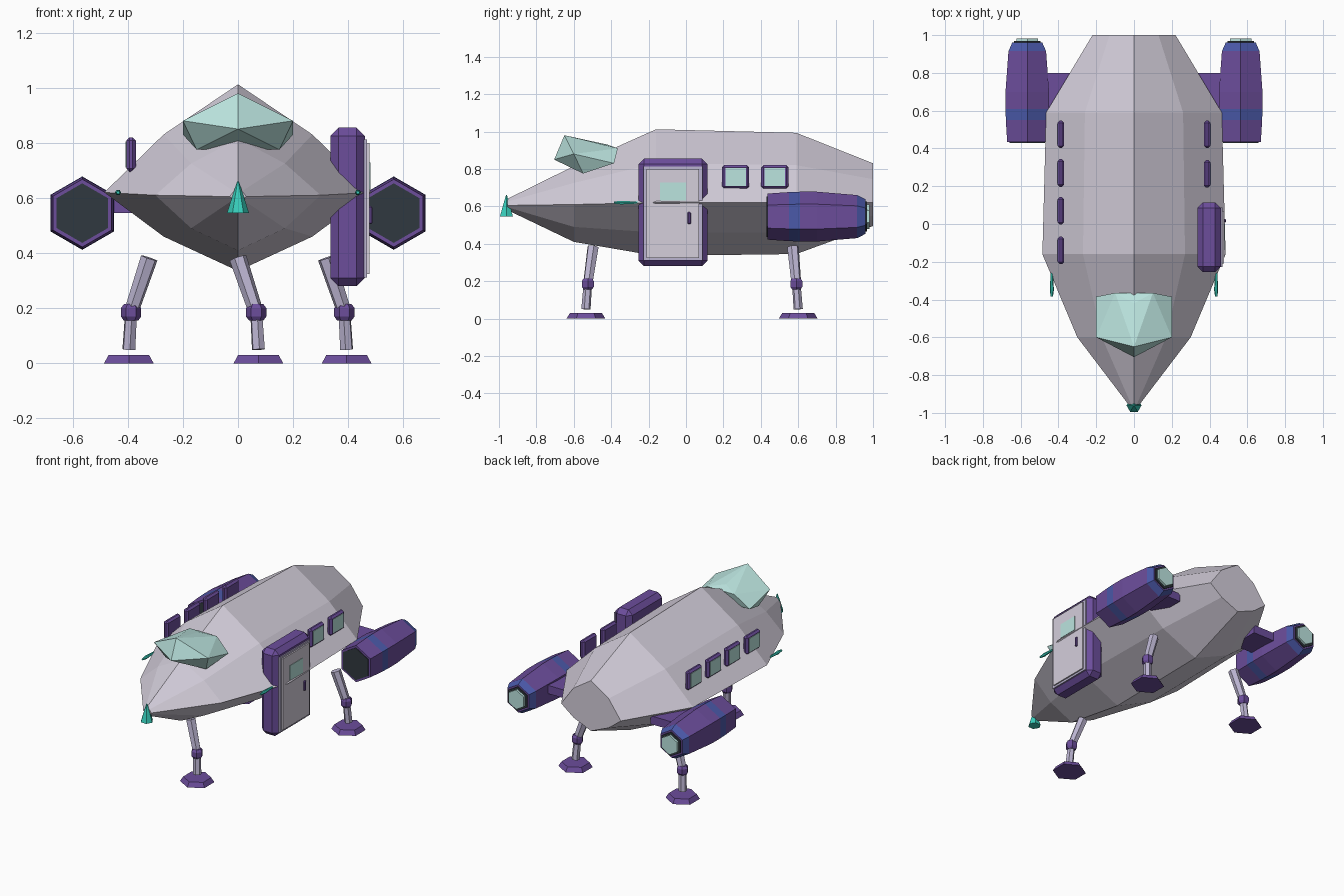
import bpy, bmesh, math
from mathutils import Vector

if "Cube" in bpy.data.objects:
    bpy.data.objects.remove(bpy.data.objects["Cube"])


def material(name, rgb):
    m = bpy.data.materials.new(name)
    m.diffuse_color = (*rgb, 1)
    m.use_nodes = True
    m.node_tree.nodes["Principled BSDF"].inputs["Base Color"].default_value = m.diffuse_color
    return m


SHELL = material("shell", (0.66, 0.62, 0.71))
STRUT = material("strut", (0.50, 0.46, 0.64))
PURPLE = material("purple", (0.15, 0.075, 0.33))
BLUE = material("blue", (0.07, 0.10, 0.40))
DARK = material("dark", (0.03, 0.04, 0.05))
GLASS = material("glass", (0.50, 0.78, 0.74))
TEAL = material("teal", (0.04, 0.62, 0.50))


def make(name, bm, *mats):
    bmesh.ops.recalc_face_normals(bm, faces=bm.faces)
    me = bpy.data.meshes.new(name)
    bm.to_mesh(me)
    bm.free()
    for m in mats:
        me.materials.append(m)
    ob = bpy.data.objects.new(name, me)
    bpy.context.collection.objects.link(ob)
    return ob


def loft(name, rings, mats, band_mats=None):
    """Skin a list of equal-length rings and cap both ends."""
    bm = bmesh.new()
    vs = [[bm.verts.new(p) for p in ring] for ring in rings]
    n = len(rings[0])
    for k, (a, b) in enumerate(zip(vs, vs[1:])):
        for i in range(n):
            f = bm.faces.new((a[i], a[(i + 1) % n], b[(i + 1) % n], b[i]))
            f.material_index = band_mats[k] if band_mats else 0
    bm.faces.new(vs[0])
    bm.faces.new(vs[-1])
    return make(name, bm, *mats)


def tube(name, start, end, stations, mat, turn=0, sides=6, mats=None, bands=None):
    """Polygonal turned solid; stations are (fraction along axis, radius)."""
    a, b = Vector(start), Vector(end)
    q = (b - a).to_track_quat('Z', 'Y')
    rings = []
    for t, r in stations:
        ring = []
        for i in range(sides):
            ang = turn + math.tau * i / sides
            ring.append(a.lerp(b, t) + q @ Vector((r * math.cos(ang), r * math.sin(ang), 0)))
        rings.append(ring)
    return loft(name, rings, mats or [mat], bands)


def box(name, lo, hi, mat, bevel=0):
    bm = bmesh.new()
    bmesh.ops.create_cube(bm, size=1)
    for v in bm.verts:
        v.co = [(l + h) / 2 + c * (h - l) for l, h, c in zip(lo, hi, v.co)]
    if bevel:
        bmesh.ops.bevel(bm, geom=bm.edges[:], offset=bevel, segments=1, affect='EDGES')
    return make(name, bm, mat)


# Hull: y, top z, shoulder (x, z), waist (x, z), lower (x, z), keel z
sections = [
    (-0.955, 0.64, 0.015, 0.625, 0.03, 0.605, 0.015, 0.595, 0.58),
    (-0.60, 0.815, 0.17, 0.725, 0.30, 0.61, 0.17, 0.49, 0.41),
    (-0.16, 1.012, 0.27, 0.83, 0.485, 0.62, 0.27, 0.46, 0.335),
    (0.59, 0.993, 0.26, 0.82, 0.465, 0.62, 0.26, 0.46, 0.345),
    (1.0, 0.83, 0.13, 0.745, 0.22, 0.62, 0.13, 0.55, 0.495),
]
rings = []
for y, top, sx, sz, wx, wz, lx, lz, keel in sections:
    rings.append([(0, y, top), (sx, y, sz), (wx, y, wz), (lx, y, lz),
                  (0, y, keel), (-lx, y, lz), (-wx, y, wz), (-sx, y, sz)])
loft("hull", rings, [SHELL])

# Faceted cockpit canopy
bm = bmesh.new()
for p in [(0, -0.65, 0.98), (0, -0.705, 0.85), (0, -0.42, 0.93), (0.2, -0.60, 0.88),
          (0.2, -0.385, 0.83), (0.1, -0.365, 0.91), (0.15, -0.55, 0.775)]:
    for s in ((1, -1) if p[0] else (1,)):
        bm.verts.new((s * p[0], p[1], p[2]))
bmesh.ops.convex_hull(bm, input=bm.verts[:])
make("canopy", bm, GLASS)

# Nose beacon
tube("nose_beacon", (0, -0.96, 0.545), (0, -0.96, 0.66), [(0, 0.04), (0.5, 0.022), (1, 0.003)], TEAL)

for side, label in ((1, "right"), (-1, "left")):
    x = 0.565 * side
    # Side antenna
    tube(label + "_antenna", (0.435 * side, -0.385, 0.62), (0.435 * side, -0.26, 0.62),
         [(0, 0.006), (0.3, 0.011), (1, 0.006)], TEAL)
    # Engine pod with two blue bands, intake and exhaust
    ys = [(0.435, 0.112), (0.435, 0.123), (0.55, 0.131), (0.61, 0.133), (0.70, 0.133),
          (0.915, 0.115), (0.96, 0.092)]
    tube(label + "_engine", (x, 0, 0.545), (x, 1, 0.545), ys, None, turn=math.pi / 2,
         mats=[PURPLE, BLUE], bands=[0, 0, 1, 0, 0, 1])
    tube(label + "_intake", (x, 0.43, 0.545), (x, 0.45, 0.545), [(0, 0.108), (1, 0.108)],
         DARK, turn=math.pi / 2)
    tube(label + "_exhaust_ring", (x, 0.95, 0.545), (x, 0.968, 0.545), [(0, 0.08), (1, 0.08)],
         DARK, turn=math.pi / 2)
    tube(label + "_exhaust", (x, 0.95, 0.545), (x, 0.982, 0.545), [(0, 0.065), (1, 0.065)],
         GLASS, turn=math.pi / 2)
    # Pylon joining pod and hull
    xs = sorted((0.30 * side, 0.50 * side))
    box(label + "_pylon", (xs[0], 0.60, 0.545), (xs[1], 0.80, 0.60), PURPLE)
    # Windows
    for i, y in enumerate((0.265, 0.475) if side > 0 else (-0.14, 0.07, 0.27, 0.475)):
        f = sorted((0.37 * side, 0.405 * side))
        g = sorted((0.39 * side, 0.408 * side))
        box(f"{label}_window_frame_{i}", (f[0], y - 0.073, 0.695), (f[1], y + 0.073, 0.82),
            PURPLE, 0.012)
        box(f"{label}_window_glass_{i}", (g[0], y - 0.055, 0.71), (g[1], y + 0.055, 0.805), GLASS)

# Door on the right side
box("door_frame", (0.335, -0.255, 0.28), (0.46, 0.115, 0.855), PURPLE, 0.03)
box("door_seal", (0.44, -0.228, 0.312), (0.468, 0.088, 0.812), STRUT)
box("door_panel", (0.45, -0.21, 0.325), (0.477, 0.07, 0.80), SHELL)
box("door_window", (0.46, -0.138, 0.63), (0.48, 0.0, 0.728), GLASS)
box("door_handle", (0.47, 0.008, 0.505), (0.488, 0.026, 0.57), PURPLE, 0.005)

# Three landing legs: hip, knee, ankle and foot
legs = {
    "front_leg": ((0.0, -0.497, 0.382), (0.066, -0.525, 0.185), (0.074, -0.535, 0.05)),
    "right_rear_leg": ((0.32, 0.572, 0.382), (0.386, 0.590, 0.185), (0.394, 0.60, 0.05)),
    "left_rear_leg": ((-0.322, 0.572, 0.382), (-0.388, 0.590, 0.185), (-0.396, 0.60, 0.05)),
}
for name, (hip, knee, ankle) in legs.items():
    tube(name + "_upper", knee, hip, [(0, 0.027), (1, 0.032)], STRUT)
    tube(name + "_lower", ankle, knee, [(0, 0.025), (1, 0.023)], STRUT)
    kx, ky, kz = knee
    tube(name + "_knee", (kx, ky, kz - 0.03), (kx, ky, kz + 0.03),
         [(0, 0.026), (0.25, 0.037), (0.75, 0.037), (1, 0.026)], PURPLE)
    fx, fy = ankle[:2]
    tube(name + "_foot", (fx, fy, 0), (fx, fy, 0.03), [(0, 0.104), (1, 0.085)], PURPLE,
         turn=math.pi / 2)
